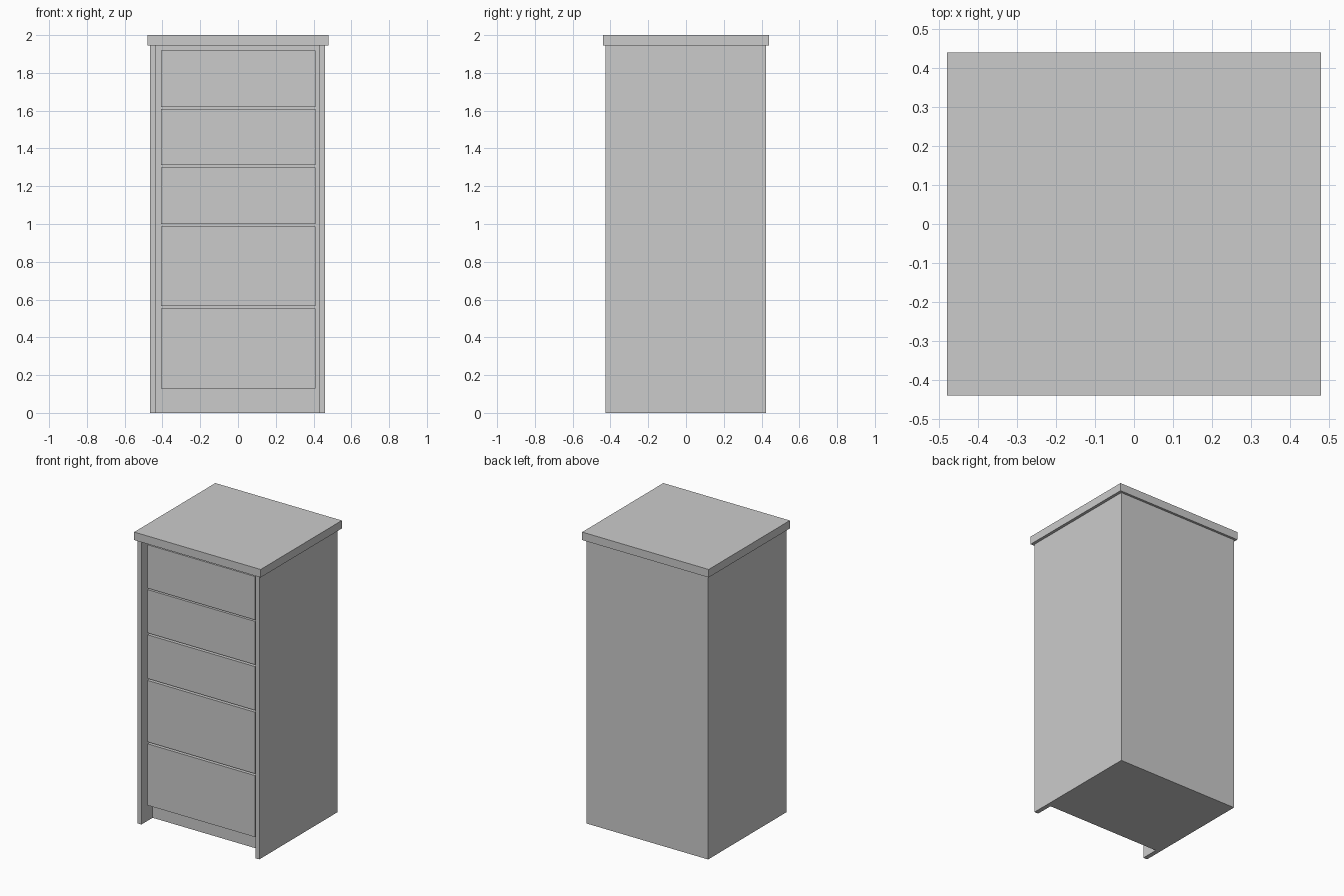
import bpy, bmesh
from mathutils import Vector

if "Cube" in bpy.data.objects:
    bpy.data.objects.remove(bpy.data.objects["Cube"])


def box(name, lo, hi):
    """Axis-aligned box between two corners."""
    lo, hi = Vector(lo), Vector(hi)
    bm = bmesh.new()
    bmesh.ops.create_cube(bm, size=1.0)
    for v in bm.verts:
        v.co = Vector(((lo[i] + hi[i]) / 2 + v.co[i] * (hi[i] - lo[i]) for i in range(3)))
    mesh = bpy.data.meshes.new(name)
    bm.to_mesh(mesh)
    bm.free()
    obj = bpy.data.objects.new(name, mesh)
    bpy.context.collection.objects.link(obj)
    return obj


FRONT, BACK = -0.426, 0.424
LEFT, RIGHT = -0.465, 0.46
PANEL = 0.03            # side panel thickness
CORE_FRONT = -0.305     # recessed carcass front and toe kick
BODY_TOP = 1.945

# Overhanging top
box("top_slab", (-0.48, -0.44, BODY_TOP), (0.48, 0.44, 2.0))

# Full-depth side panels
box("left_side_panel", (LEFT, FRONT, 0), (LEFT + PANEL, BACK, BODY_TOP))
box("right_side_panel", (RIGHT - PANEL, FRONT, 0), (RIGHT, BACK, BODY_TOP))

# Carcass between the panels, set back to leave the toe kick
box("carcass", (LEFT + PANEL, CORE_FRONT, 0), (RIGHT - PANEL, BACK, BODY_TOP))

# Two deep drawers below, three shallow ones above
drawers = [(0.13, 0.552), (0.565, 0.987), (1.0, 1.30), (1.313, 1.61), (1.62, 1.918)]
for i, (z0, z1) in enumerate(drawers, 1):
    box(f"drawer_front_{i}", (-0.407, FRONT + 0.025, z0), (0.411, CORE_FRONT, z1))
